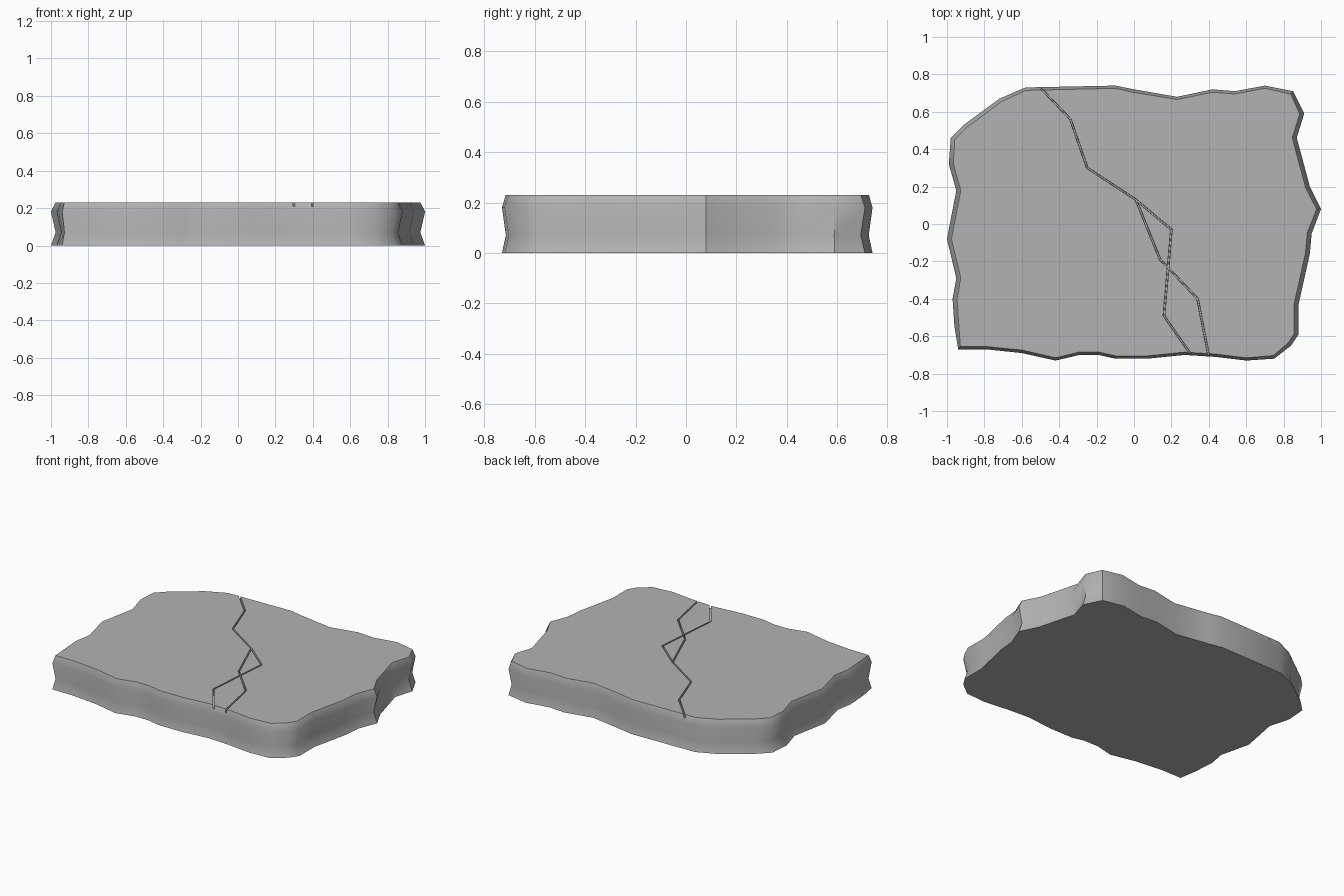
import bpy
import bmesh
import math
from mathutils import Vector

default_cube = bpy.data.objects.get("Cube")
if default_cube:
    bpy.data.objects.remove(default_cube, do_unlink=True)

HEIGHT = 0.23

# Outline of the slab, counter-clockwise from the front right corner, in hundredths
FRONT = [(-94, -67), (-79, -67), (-60, -69), (-42, -73), (-29, -70), (-19, -70),
         (-10, -72), (7, -72), (27, -70), (43, -71), (60, -73), (75, -72)]
LEFT = [(84, -65), (88, -59), (88, -43), (94, -16), (95, -5), (100, 8),
        (94, 20), (90, 35), (87, 46), (91, 59)]
BACK = [(85, 71), (70, 74), (54, 71), (42, 72), (23, 68), (0, 72), (-10, 74),
        (-58, 73), (-72, 67), (-91, 53)]
RIGHT = [(-98, 46), (-99, 32), (-95, 18), (-100, -8), (-95, -29), (-97, -40), (-96, -55)]

# Cracks run from the back edge to the front edge, also in hundredths
MAIN_CRACK = [(-55, 78), (-34, 56), (-25, 30), (1, 13), (20, -3), (16, -49), (34, -75)]
SIDE_CRACK = [(1, 13), (14, -19), (34, -40), (41, -76)]

# Side profile: height and how far the wall is pulled inwards
PROFILE = [(0, 0), (0.07, 0.025), (0.18, 0), (HEIGHT, 0.024)]


def to_units(points):
    return [Vector((x, y)) / 100 for x, y in points]


def side_normal(a, b):
    """Unit vector to the right of the direction from a to b."""
    d = (b - a).normalized()
    return Vector((d.y, -d.x))


def make_object(name, bm, material):
    bmesh.ops.recalc_face_normals(bm, faces=bm.faces)
    mesh = bpy.data.meshes.new(name)
    bm.to_mesh(mesh)
    bm.free()
    mesh.materials.append(material)
    obj = bpy.data.objects.new(name, mesh)
    bpy.context.collection.objects.link(obj)
    return obj


def bridge(bm, rings):
    """Join neighbouring closed rings with quads and cap both ends."""
    for low, high in zip(rings, rings[1:]):
        count = len(low)
        for i in range(count):
            j = (i + 1) % count
            bm.faces.new((low[i], low[j], high[j], high[i]))
    bm.faces.new(rings[0][::-1])
    bm.faces.new(rings[-1])


def build_slab(material):
    outline = to_units(FRONT + LEFT + BACK + RIGHT)
    count = len(outline)
    normals = [side_normal(outline[i - 1], outline[(i + 1) % count]) for i in range(count)]
    bm = bmesh.new()
    rings = []
    for z, inset in PROFILE:
        ring = []
        for p, n in zip(outline, normals):
            # The front and back walls are straighter than the ends
            q = p - n * inset * (0.6 + 0.4 * abs(n.x))
            ring.append(bm.verts.new((q.x, q.y, z)))
        rings.append(ring)
    bridge(bm, rings)
    return make_object("stone_slab", bm, material)


def build_crack_cutter(name, points, material, depth=0.022, half_width=0.006):
    path = to_units(points)
    bm = bmesh.new()
    rings = []
    for i, p in enumerate(path):
        before = side_normal(path[max(i - 1, 0)], path[max(i, 1)])
        after = side_normal(path[min(i, len(path) - 2)], path[min(i + 1, len(path) - 1)])
        n = (before + after).normalized()
        w = n * half_width / n.dot(after)
        section = [(p - w, HEIGHT + 0.02), (p + w, HEIGHT + 0.02),
                   (p + w * 0.6, HEIGHT - depth), (p - w * 0.6, HEIGHT - depth)]
        rings.append([bm.verts.new((q.x, q.y, z)) for q, z in section])
    bridge(bm, rings)
    cutter = make_object(name, bm, material)
    cutter.hide_render = True
    return cutter


def carve(target, cutter):
    mod = target.modifiers.new("carve", "BOOLEAN")
    mod.operation = "DIFFERENCE"
    mod.solver = "EXACT"
    mod.object = cutter
    bpy.ops.object.modifier_apply(modifier=mod.name)
    bpy.data.objects.remove(cutter, do_unlink=True)


# Grey stone
stone = bpy.data.materials.new("grey_stone")
stone.use_nodes = True
colour = (0.45, 0.45, 0.45, 1)
stone.diffuse_color = colour
stone.node_tree.nodes["Principled BSDF"].inputs["Base Color"].default_value = colour

# Slab with carved cracks
slab = build_slab(stone)
bpy.ops.object.select_all(action="DESELECT")
slab.select_set(True)
bpy.context.view_layer.objects.active = slab
carve(slab, build_crack_cutter("main_crack_cutter", MAIN_CRACK, stone))
carve(slab, build_crack_cutter("side_crack_cutter", SIDE_CRACK, stone))
bpy.ops.object.shade_smooth_by_angle(angle=math.radians(40))
